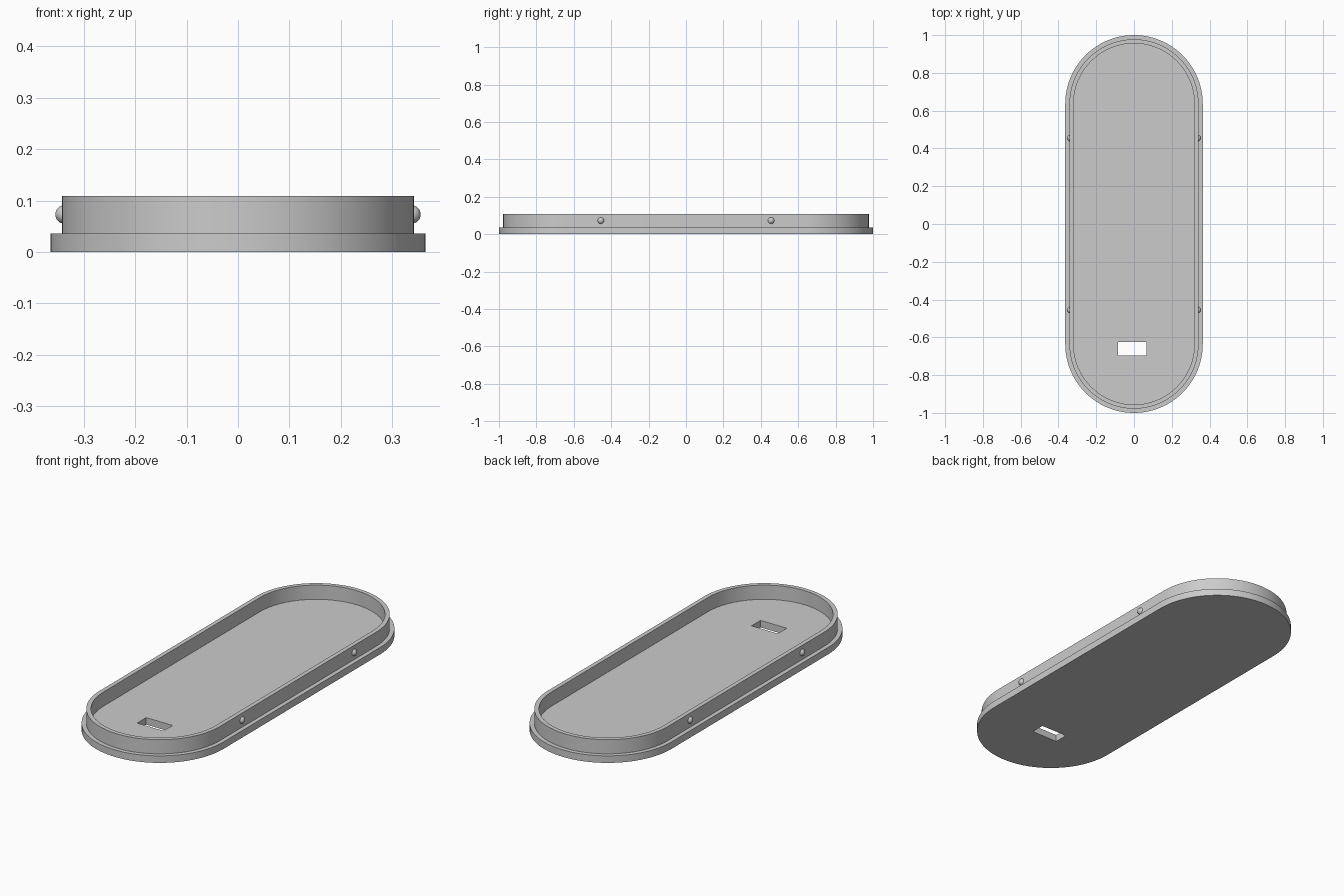
import bpy, bmesh, math
from mathutils import Matrix

cube = bpy.data.objects.get("Cube")
if cube:
    bpy.data.objects.remove(cube, do_unlink=True)

STRAIGHT = 0.636            # half length of the straight sides
BASE_R, LIP_R, INNER_R = 0.364, 0.342, 0.32
FLOOR_Z, RIM_Z = 0.036, 0.109
ARC_STEPS = 48

grey = bpy.data.materials.new("Plain grey")
grey.use_nodes = True
colour = (0.6, 0.6, 0.6, 1)
grey.diffuse_color = colour
grey.node_tree.nodes["Principled BSDF"].inputs["Base Color"].default_value = colour


def make_object(name, bm):
    bmesh.ops.recalc_face_normals(bm, faces=bm.faces[:])
    mesh = bpy.data.meshes.new(name)
    bm.to_mesh(mesh)
    bm.free()
    mesh.materials.append(grey)
    obj = bpy.data.objects.new(name, mesh)
    bpy.context.collection.objects.link(obj)
    return obj


def select_only(obj):
    bpy.ops.object.select_all(action='DESELECT')
    obj.select_set(True)
    bpy.context.view_layer.objects.active = obj


def stadium(bm, radius, z):
    """Ring of vertices: two half circles joined by straight sides."""
    ring = []
    for side, start in ((1, 0), (-1, math.pi)):
        for i in range(ARC_STEPS + 1):
            a = start + math.pi * i / ARC_STEPS
            ring.append(bm.verts.new((radius * math.cos(a),
                                      side * STRAIGHT + radius * math.sin(a), z)))
    return ring


# Tray: stepped wall lofted from the underside up, over the rim and down to the floor
bm = bmesh.new()
profile = [(BASE_R, 0), (BASE_R, FLOOR_Z), (LIP_R, FLOOR_Z),
           (LIP_R, RIM_Z), (INNER_R, RIM_Z), (INNER_R, FLOOR_Z)]
rings = [stadium(bm, r, z) for r, z in profile]
for low, high in zip(rings, rings[1:]):
    for i in range(len(low)):
        j = (i + 1) % len(low)
        bm.faces.new((low[i], low[j], high[j], high[i]))
bm.faces.new(rings[0])
bm.faces.new(rings[-1])
tray = make_object("tray", bm)

# Rectangular slot through the floor
bm = bmesh.new()
bmesh.ops.create_cube(bm, size=1, matrix=Matrix.Translation((-0.01, -0.661, 0.02))
                      @ Matrix.Diagonal((0.15, 0.073, 0.1, 1)))
cutter = make_object("slot_cutter", bm)
cutter.hide_render = True
cut = tray.modifiers.new("slot", 'BOOLEAN')
cut.operation = 'DIFFERENCE'
cut.solver = 'EXACT'
cut.object = cutter
select_only(tray)
bpy.ops.object.modifier_apply(modifier=cut.name)
bpy.data.objects.remove(cutter, do_unlink=True)
bpy.ops.object.shade_smooth_by_angle(angle=math.radians(30))

# Snap bumps on both long sides
for side, x in (("left", 0.337), ("right", -0.337)):
    for end, y in (("front", -0.455), ("back", 0.455)):
        bm = bmesh.new()
        bmesh.ops.create_uvsphere(bm, u_segments=24, v_segments=16, radius=0.018,
                                  matrix=Matrix.Translation((x, y, 0.073)))
        bump = make_object(f"snap_bump_{end}_{side}", bm)
        select_only(bump)
        bpy.ops.object.shade_smooth_by_angle(angle=math.radians(30))
